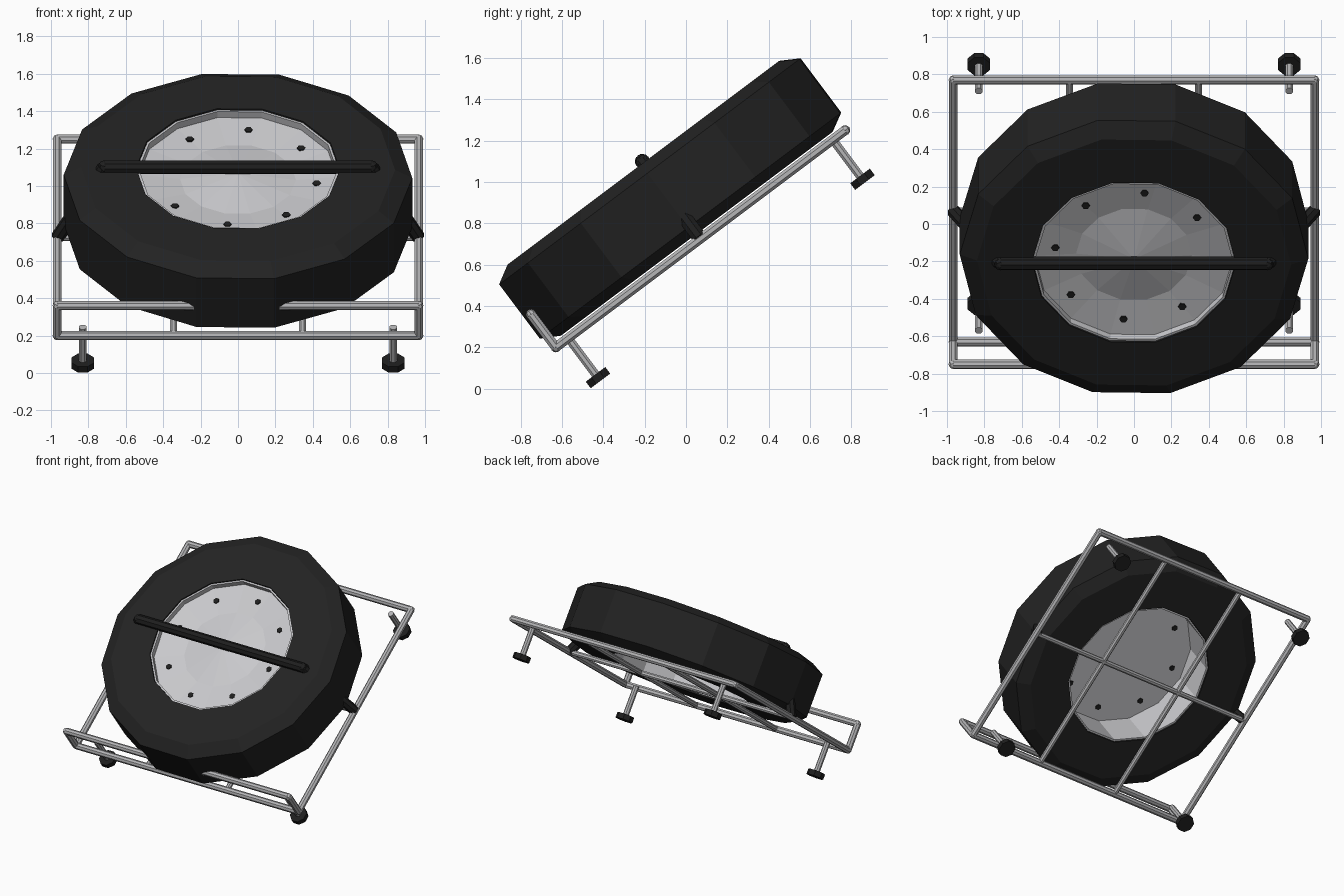
import bpy, bmesh, math
from mathutils import Matrix, Vector

if "Cube" in bpy.data.objects:
    bpy.data.objects.remove(bpy.data.objects["Cube"])

# The rack leans back: local X = width, Y = up the slope, Z = out of the slope
TILT = Matrix.Translation((0, 0.07, 0.725)) @ Matrix.Rotation(math.atan2(0.6, 0.8), 4, 'X')


def material(name, rgb):
    m = bpy.data.materials.new(name)
    m.diffuse_color = (*rgb, 1)
    m.use_nodes = True
    m.node_tree.nodes["Principled BSDF"].inputs["Base Color"].default_value = m.diffuse_color
    return m


STEEL = material("steel tube", (0.46, 0.46, 0.47))
RIM = material("rim silver", (0.58, 0.58, 0.60))
TYRE = material("tyre black", (0.016, 0.016, 0.016))
RUBBER = material("black rubber", (0.013, 0.013, 0.013))


def finish(bm, name, mat):
    bmesh.ops.recalc_face_normals(bm, faces=bm.faces)
    bm.transform(TILT)
    me = bpy.data.meshes.new(name)
    bm.to_mesh(me)
    bm.free()
    me.materials.append(mat)
    ob = bpy.data.objects.new(name, me)
    bpy.context.collection.objects.link(ob)
    return ob


def add_rod(bm, a, b, r, sides=8):
    a, b = Vector(a), Vector(b)
    d = b - a
    rot = d.to_track_quat('Z', 'Y').to_matrix().to_4x4()
    m = Matrix.Translation((a + b) / 2) @ rot @ Matrix.Rotation(math.pi / sides, 4, 'Z')
    bmesh.ops.create_cone(bm, cap_ends=True, segments=sides, radius1=r, radius2=r,
                          depth=d.length, matrix=m)


def add_ball(bm, p, r):
    bmesh.ops.create_uvsphere(bm, u_segments=8, v_segments=4, radius=r,
                              matrix=Matrix.Translation(p))


def rods(name, pairs, r, mat, sides=8, balls=()):
    bm = bmesh.new()
    for a, b in pairs:
        add_rod(bm, a, b, r, sides)
    for p in balls:
        add_ball(bm, p, r)
    return finish(bm, name, mat)


def lathe(name, profile, mat, sides=14, turn=-0.9, closed=True):
    """Spin (radius, height) points about the wheel axis."""
    bm = bmesh.new()
    rings = []
    for r, z in profile:
        if r == 0:
            rings.append([bm.verts.new((0, 0, z))] * sides)
            continue
        rings.append([bm.verts.new((r * math.cos(t), r * math.sin(t), z)) for t in
                      (math.radians(turn) + i * math.tau / sides for i in range(sides))])
    pairs = list(zip(rings, rings[1:]))
    if closed:
        pairs.append((rings[-1], rings[0]))
    for p, q in pairs:
        for i in range(sides):
            j = (i + 1) % sides
            corners = list(dict.fromkeys((p[i], p[j], q[j], q[i])))
            if len(corners) > 2:
                bm.faces.new(corners)
    return finish(bm, name, mat)


W, L, LIP = 0.967, 0.875, 0.2

# Outer frame with rounded corners
corners = [(-W, -L, 0), (W, -L, 0), (W, L, 0), (-W, L, 0)]
rods("outer_frame", [(corners[i], corners[(i + 1) % 4]) for i in range(4)],
     0.025, STEEL, balls=corners)

# Raised lip at the low end
lip = [(-W, -L, LIP), (W, -L, LIP)]
rods("front_lip", [lip, (corners[0], lip[0]), (corners[1], lip[1])], 0.025, STEEL, balls=lip)

# Inner support bars
rods("inner_bars", [((s * 0.345, -L, 0), (s * 0.345, L, 0)) for s in (-1, 1)]
     + [((-W, 0, 0), (W, 0, 0))], 0.02, STEEL)

# Legs and foot pads
spots = [(sx * 0.83, sy * 0.8) for sx in (-1, 1) for sy in (-1, 1)]
rods("legs", [((x, y, 0), (x, y, -0.225)) for x, y in spots], 0.022, STEEL)
rods("foot_pads", [((x, y, -0.22), (x, y, -0.26)) for x, y in spots], 0.064, RUBBER)

# Tyre with chamfered shoulders
lathe("tyre", [(0.545, 0.03), (0.84, 0.03), (0.932, 0.08), (0.932, 0.408),
               (0.84, 0.46), (0.545, 0.46)], TYRE)

# Rim barrel, dished disc and raised hub
lathe("rim_barrel", [(0.543, 0.04), (0.543, 0.452), (0.53, 0.452), (0.53, 0.04)], RIM)
lathe("rim_disc", [(0, 0.33), (0.535, 0.33), (0.535, 0.412), (0.31, 0.387), (0, 0.43)],
      RIM, closed=False)

# Wheel bolts
bolts = [(0.425 * math.cos(t), 0.425 * math.sin(t)) for t in
         (math.radians(-7.6 + 45 * i) for i in range(8))]
rods("wheel_bolts", [((x, y, 0.322), (x, y, 0.407)) for x, y in bolts], 0.022, RUBBER, 6)

# Hold-down strap over the wheel, running down to the frame sides
ends = [(-0.715, 0, 0.468), (0.715, 0, 0.468)]
rods("strap", [ends] + [(e, (math.copysign(0.965, e[0]), 0, 0)) for e in ends],
     0.037, RUBBER, balls=ends)
